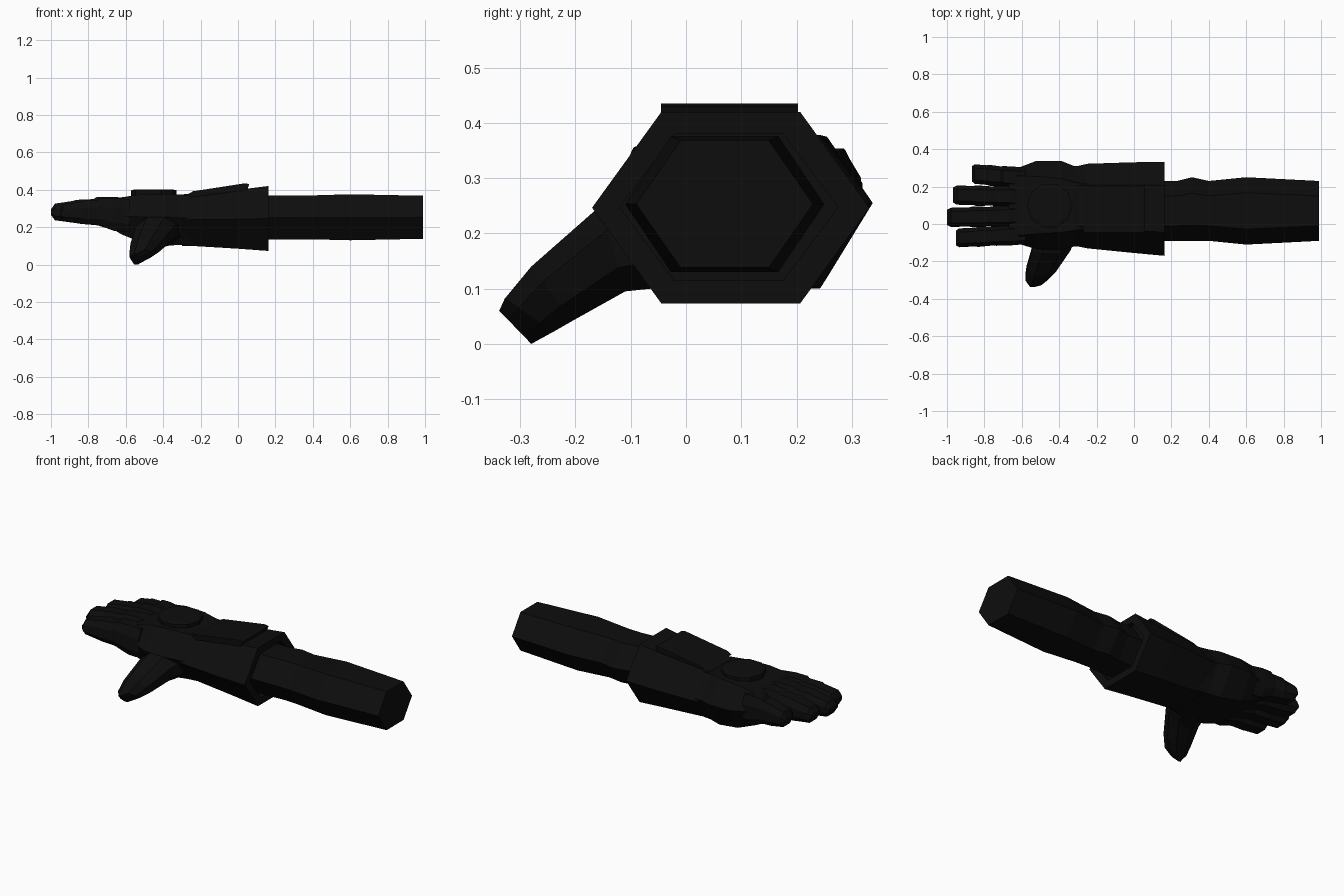
import bpy, bmesh, math

mat = bpy.data.materials.new("matte black")
mat.diffuse_color = (0.004, 0.004, 0.004, 1)


def loft(name, rings):
    """Skin a list of equal-length point rings and cap both ends."""
    bm = bmesh.new()
    vs = [[bm.verts.new(p) for p in r] for r in rings]
    n = len(vs[0])
    for a, b in zip(vs, vs[1:]):
        for i in range(n):
            j = (i + 1) % n
            bm.faces.new((a[i], a[j], b[j], b[i]))
    bm.faces.new(vs[0])
    bm.faces.new(vs[-1])
    bmesh.ops.recalc_face_normals(bm, faces=bm.faces)
    me = bpy.data.meshes.new(name)
    bm.to_mesh(me)
    bm.free()
    me.materials.append(mat)
    ob = bpy.data.objects.new(name, me)
    bpy.context.collection.objects.link(ob)
    return ob


def hexagon(x, y0, y1, z0, z1, flat=0.5, zm=None):
    """Hexagon across y/z with points at the sides and flat top and bottom."""
    c, h = (y0 + y1) / 2, (y1 - y0) / 2 * flat
    zm = (z0 + z1) / 2 if zm is None else zm
    return [(x, y0, zm), (x, c - h, z1), (x, c + h, z1),
            (x, y1, zm), (x, c + h, z0), (x, c - h, z0)]


# forearm with a small bulge on the far side
loft("forearm", [hexagon(*r) for r in (
    (0.10, -0.09, 0.23, 0.135, 0.37), (0.23, -0.09, 0.23, 0.135, 0.37),
    (0.31, -0.09, 0.25, 0.135, 0.37), (0.40, -0.09, 0.23, 0.135, 0.37),
    (0.60, -0.11, 0.25, 0.13, 0.376, 0.54), (0.99, -0.09, 0.23, 0.138, 0.368))])

# flared cuff with a recessed mouth
loft("cuff", [hexagon(*r) for r in (
    (-0.30, -0.12, 0.31, 0.10, 0.375), (-0.25, -0.13, 0.322, 0.10, 0.38),
    (0.0, -0.155, 0.33, 0.085, 0.40), (0.163, -0.17, 0.332, 0.073, 0.42),
    (0.163, -0.12, 0.275, 0.115, 0.38), (0.135, -0.12, 0.275, 0.115, 0.38))])

# raised top plate on the cuff
profile = [(-0.27, 0.376), (-0.24, 0.392), (0.04, 0.435), (0.06, 0.43),
           (0.05, 0.40), (-0.25, 0.36)]
loft("cuff_plate", [[(x, y, z) for x, z in profile] for y in (-0.045, 0.203)])

# hand
loft("hand", [hexagon(*r) for r in (
    (-0.24, -0.12, 0.31, 0.105, 0.37, 0.55, 0.25),
    (-0.32, -0.12, 0.31, 0.105, 0.375, 0.6, 0.25),
    (-0.39, -0.14, 0.338, 0.10, 0.378, 0.6, 0.255),
    (-0.52, -0.135, 0.338, 0.12, 0.375, 0.65, 0.255),
    (-0.62, -0.105, 0.30, 0.16, 0.36, 0.78, 0.26),
    (-0.67, -0.10, 0.30, 0.19, 0.34, 0.8, 0.26))])

# round plate on the back of the hand
def ring(r, z):
    return [(-0.45 + r * math.cos(k * math.tau / 10), 0.098 + r * math.sin(k * math.tau / 10), z)
            for k in range(10)]

loft("hand_disc", [ring(0.122, 0.34), ring(0.122, 0.397), ring(0.105, 0.401)])

# four fingers: root centre y, tip centre y, tip x, half width, drop
fingers = {"index_finger": (-0.055, -0.075, -0.953, 0.053, 0.005),
           "middle_finger": (0.045, 0.035, -1.0, 0.054, 0.0),
           "ring_finger": (0.145, 0.155, -0.967, 0.054, 0.0),
           "little_finger": (0.245, 0.268, -0.866, 0.055, 0.008)}
stations = [(0.0, 0.18, 0.355, 1.0), (0.22, 0.185, 0.362, 1.04), (0.42, 0.212, 0.36, 1.0),
            (0.46, 0.215, 0.35, 0.95), (0.68, 0.222, 0.346, 1.02), (0.72, 0.224, 0.34, 0.95),
            (0.95, 0.237, 0.326, 0.95), (1.0, 0.265, 0.295, 0.75)]
for name, (ya, yb, tip, w, drop) in fingers.items():
    rings = []
    for t, z0, z1, s in stations:
        x, y, h = -0.58 + (tip + 0.58) * t, ya + (yb - ya) * t, w * s
        z0, z1 = z0 - drop, z1 - drop
        d = z1 - z0
        rings.append([(x, y - h, z0 + 0.25 * d), (x, y - h, z1 - 0.3 * d),
                      (x, y - 0.6 * h, z1), (x, y + 0.6 * h, z1),
                      (x, y + h, z1 - 0.3 * d), (x, y + h, z0 + 0.25 * d),
                      (x, y + 0.6 * h, z0), (x, y - 0.6 * h, z0)])
    loft(name, rings)

# thumb: x range, upper edge (y, z), lower edge (y, z)
rings = []
for x0, x1, (ya, za), (yb, zb) in (
        (-0.50, -0.27, (0.02, 0.30), (0.03, 0.11)),
        (-0.545, -0.34, (-0.155, 0.25), (-0.11, 0.095)),
        (-0.575, -0.42, (-0.28, 0.14), (-0.205, 0.042)),
        (-0.58, -0.465, (-0.328, 0.082), (-0.24, 0.022)),
        (-0.566, -0.525, (-0.338, 0.06), (-0.28, 0.0))):
    d, xm = 0.28, (x0 + x1) / 2
    up = (ya + (yb - ya) * d, za + (zb - za) * d)
    lo = (yb + (ya - yb) * d, zb + (za - zb) * d)
    xa, xb = xm + (x0 - xm) * 0.45, xm + (x1 - xm) * 0.45
    rings.append([(x0, *up), (xa, ya, za), (xb, ya, za), (x1, *up),
                  (x1, *lo), (xb, yb, zb), (xa, yb, zb), (x0, *lo)])
loft("thumb", rings)
